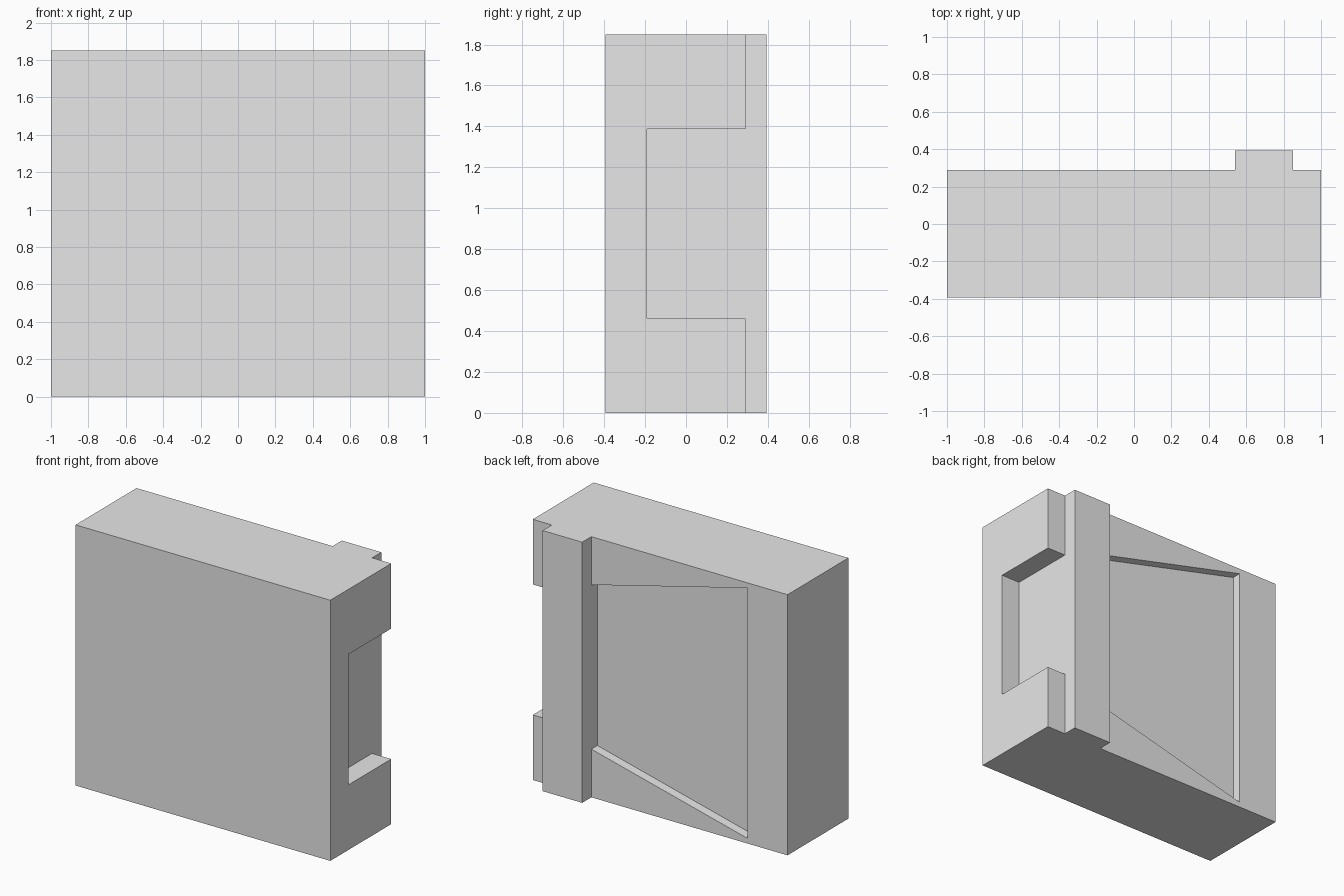
import bpy, bmesh
from mathutils import Vector

if "Cube" in bpy.data.objects:
    bpy.data.objects.remove(bpy.data.objects["Cube"])

H = 1.85                 # total height
FRONT, BACK, RIDGE = -0.393, 0.29, 0.393

grey = bpy.data.materials.new("light grey")
grey.diffuse_color = (0.8, 0.8, 0.8, 1)
grey.use_nodes = True
grey.node_tree.nodes["Principled BSDF"].inputs["Base Color"].default_value = grey.diffuse_color


def prism(name, profile, offset):
    """Extrude a closed loop of 3D points along an offset into a solid."""
    bm = bmesh.new()
    face = bm.faces.new([bm.verts.new(p) for p in profile])
    ext = bmesh.ops.extrude_face_region(bm, geom=[face], use_keep_orig=True)
    moved = [g for g in ext["geom"] if isinstance(g, bmesh.types.BMVert)]
    bmesh.ops.translate(bm, verts=moved, vec=Vector(offset))
    bmesh.ops.recalc_face_normals(bm, faces=bm.faces)
    mesh = bpy.data.meshes.new(name)
    bm.to_mesh(mesh)
    bm.free()
    mesh.materials.append(grey)
    obj = bpy.data.objects.new(name, mesh)
    bpy.context.collection.objects.link(obj)
    return obj


def box(name, x0, x1, y0, y1, z0, z1):
    return prism(name, [(x0, y0, z0), (x1, y0, z0), (x1, y1, z0), (x0, y1, z0)],
                 (0, 0, z1 - z0))


def cut(target, cutter):
    mod = target.modifiers.new("cut", 'BOOLEAN')
    mod.operation, mod.solver, mod.object = 'DIFFERENCE', 'EXACT', cutter
    cutter.hide_render = True
    bpy.context.view_layer.objects.active = target
    bpy.ops.object.modifier_apply(modifier=mod.name)
    bpy.data.objects.remove(cutter)


# Main slab
body = box("main_block", -1, 1, FRONT, BACK, 0, H)

# Grip notch in the right side
cut(body, box("notch_cutter", 0.85, 1.2, -0.19, 0.6, 0.462, 1.388))

# Shallow tapered recess in the back, widening away from the ridge
taper = [(0.54, 0.342), (0.54, H - 0.342), (-0.685, H - 0.037), (-0.685, 0.037)]
cut(body, prism("recess_cutter", [(x, BACK - 0.067, z) for x, z in taper], (0, 0.3, 0)))

# Full-height ridge on the back
box("back_ridge", 0.54, 0.85, BACK, RIDGE, 0, H)
